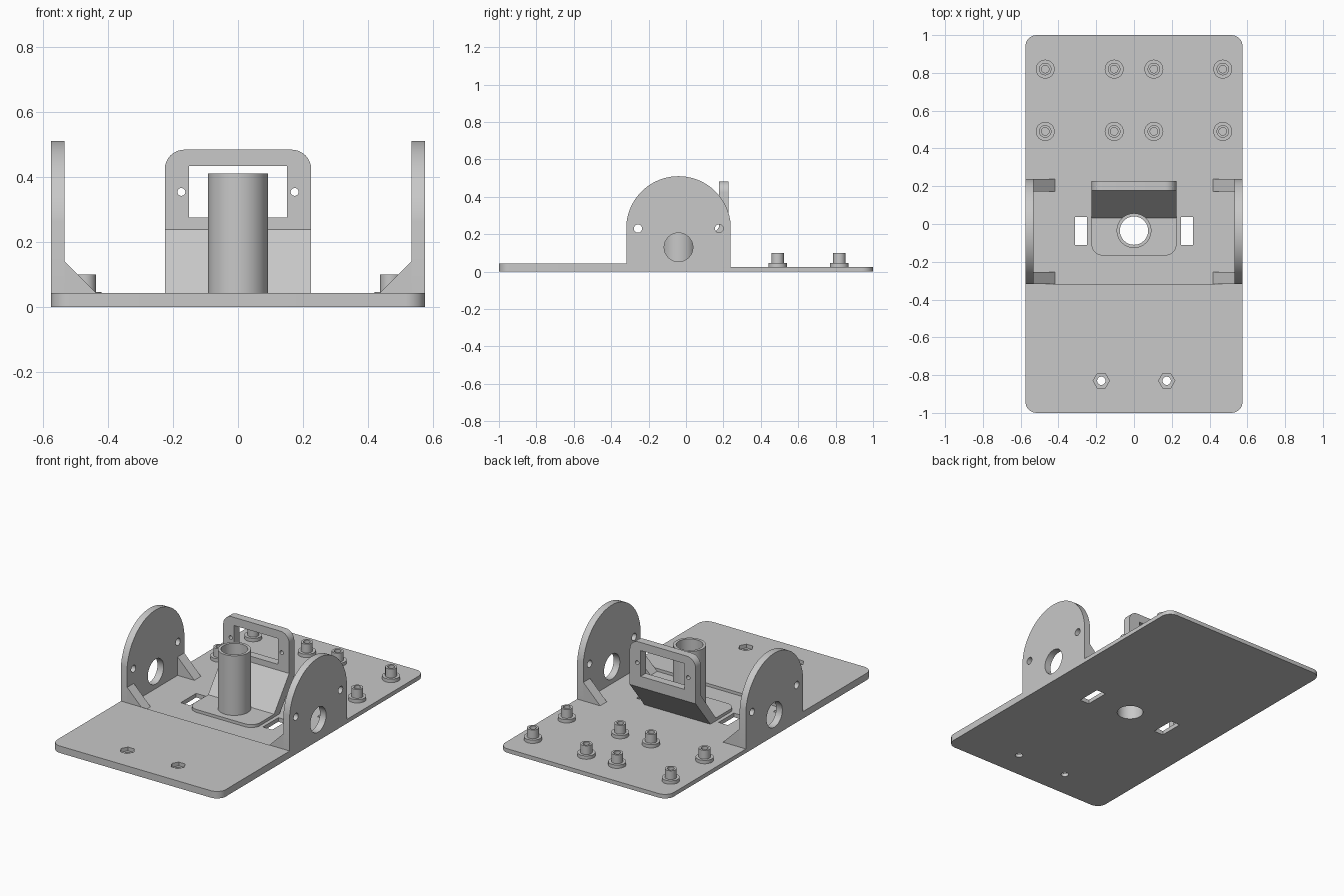
import bpy, bmesh, math

if "Cube" in bpy.data.objects:
    bpy.data.objects.remove(bpy.data.objects["Cube"])

grey = bpy.data.materials.new("plastic_grey")
grey.diffuse_color = (0.58, 0.58, 0.58, 1)
grey.use_nodes = True
grey.node_tree.nodes["Principled BSDF"].inputs["Base Color"].default_value = grey.diffuse_color


def finish(name, bm):
    bmesh.ops.recalc_face_normals(bm, faces=bm.faces)
    me = bpy.data.meshes.new(name)
    bm.to_mesh(me)
    bm.free()
    me.materials.append(grey)
    ob = bpy.data.objects.new(name, me)
    bpy.context.collection.objects.link(ob)
    return ob


def extrude(name, pts, axis, a, b):
    """Solid from a 2D outline pushed along an axis from a to b."""
    place = {"x": lambda u, v, w: (w, u, v),
             "y": lambda u, v, w: (u, w, v),
             "z": lambda u, v, w: (u, v, w)}[axis]
    bm = bmesh.new()
    lo = [bm.verts.new(place(u, v, a)) for u, v in pts]
    hi = [bm.verts.new(place(u, v, b)) for u, v in pts]
    bm.faces.new(lo)
    bm.faces.new(hi)
    n = len(pts)
    for i in range(n):
        j = (i + 1) % n
        bm.faces.new((lo[i], lo[j], hi[j], hi[i]))
    return finish(name, bm)


def circle(u, v, r, n=32):
    return [(u + r * math.cos(2 * math.pi * i / n), v + r * math.sin(2 * math.pi * i / n))
            for i in range(n)]


def rect(u0, u1, v0, v1, low=0, high=0, n=8):
    """Rectangle with corner radii for its low-v and high-v ends."""
    pts = []
    for u, v, su, sv, r, start in ((u1, v1, -1, -1, high, 0), (u0, v1, 1, -1, high, 90),
                                   (u0, v0, 1, 1, low, 180), (u1, v0, -1, 1, low, 270)):
        if not r:
            pts.append((u, v))
            continue
        for i in range(n + 1):
            t = math.radians(start + 90 * i / n)
            pts.append((u + su * r + r * math.cos(t), v + sv * r + r * math.sin(t)))
    return pts


def lathe(name, profile, x, y, n=32):
    """Turned part; a radius of zero closes on the axis."""
    bm = bmesh.new()
    rings = []
    for r, z in profile:
        if r == 0:
            rings.append([bm.verts.new((x, y, z))] * n)
        else:
            rings.append([bm.verts.new((px, py, z)) for px, py in circle(x, y, r, n)])
    for a, b in zip(rings, rings[1:]):
        for i in range(n):
            j = (i + 1) % n
            bm.faces.new(list(dict.fromkeys((a[i], a[j], b[j], b[i]))))
    return finish(name, bm)


def cut(ob, *cutters):
    bpy.context.view_layer.objects.active = ob
    for c in cutters:
        m = ob.modifiers.new("cut", "BOOLEAN")
        m.operation, m.solver, m.object = "DIFFERENCE", "EXACT", c
        bpy.ops.object.modifier_apply(modifier=m.name)
        bpy.data.objects.remove(c)


FLOOR, STEP = 0.025, 0.043
TUBE_Y, BORE = -0.035, 0.075


def bore():
    return extrude("cutter", circle(0, TUBE_Y, BORE, 48), "z", -0.1, 0.6)


# Base plate: thick at the front, thinner behind the step
base = extrude("base_plate", rect(-0.575, 0.575, -1, 1, 0.06, 0.06), "z", 0, STEP)
cut(base, extrude("cutter", rect(-1, 1, -0.318, 2), "z", FLOOR, 0.2), bore())
for s in (-1, 1):
    cut(base,
        extrude("cutter", rect(s * 0.28 - 0.032, s * 0.28 + 0.032, -0.112, 0.038), "z", -0.1, 0.2),
        extrude("cutter", circle(s * 0.173, -0.83, 0.022), "z", -0.1, 0.2),
        extrude("cutter", circle(s * 0.173, -0.83, 0.043, 6), "z", 0.02, 0.2))

# Round-topped side plates with corner gussets
CY, CZ, R, HALF = -0.04, 0.23, 0.28, 0.278
a0 = math.acos(HALF / R)
arch = [(CY - HALF, 0.01), (CY + HALF, 0.01)]
for i in range(41):
    t = a0 + (math.pi - 2 * a0) * i / 40
    arch.append((CY + R * math.cos(t), CZ + R * math.sin(t)))
for s, side in ((-1, "left"), (1, "right")):
    plate = extrude(side + "_side_plate", arch, "x", s * 0.533, s * 0.575)
    cut(plate, *[extrude("cutter", circle(y, z, r), "x", s * 0.4, s * 0.7)
                 for y, z, r in ((CY, 0.13, 0.077), (CY - 0.217, CZ, 0.022),
                                 (CY + 0.217, CZ, 0.022))])
    for y, end in ((CY - HALF, "front"), (CY + HALF - 0.065, "back")):
        extrude(side + "_" + end + "_gusset",
                [(s * 0.419, FLOOR), (s * 0.535, FLOOR), (s * 0.535, 0.141)], "y", y, y + 0.065)

# Central pad, sloping support and upright window frame
pad = extrude("tube_pad", rect(-0.225, 0.225, -0.167, 0.06, 0.06, 0), "z", 0.02, STEP)
cut(pad, bore())
slope = extrude("sloped_support", [(0.017, FLOOR), (0.084, FLOOR), (0.227, 0.205),
                                   (0.227, 0.238), (0.177, 0.238)], "x", -0.225, 0.225)
cut(slope, bore())
frame = extrude("window_frame", rect(-0.225, 0.225, 0.238, 0.483, 0, 0.06), "y", 0.177, 0.227)
cut(frame, extrude("cutter", rect(-0.15, 0.15, 0.274, 0.433), "y", 0, 0.4),
    *[extrude("cutter", circle(s * 0.174, 0.353, 0.012, 20), "y", 0, 0.4) for s in (-1, 1)])

# Upright tube
lathe("tube", [(BORE, 0.02), (0.092, 0.02), (0.092, 0.41), (BORE, 0.41), (BORE, 0.02)],
      0, TUBE_Y, 48)

# Flanged mounting posts with blind holes
for x in (-0.47, -0.105, 0.105, 0.47):
    for y in (0.49, 0.82):
        lathe("mounting_post", [(0.05, 0.02), (0.05, 0.046), (0.033, 0.046), (0.033, 0.1),
                                (0.02, 0.1), (0.02, 0.03), (0, 0.03)], x, y)

# Smooth the curved walls, keep hard edges
bpy.ops.object.select_all(action="DESELECT")
for ob in bpy.context.scene.objects:
    ob.select_set(True)
    bpy.context.view_layer.objects.active = ob
bpy.ops.object.shade_smooth_by_angle(angle=math.radians(30))
